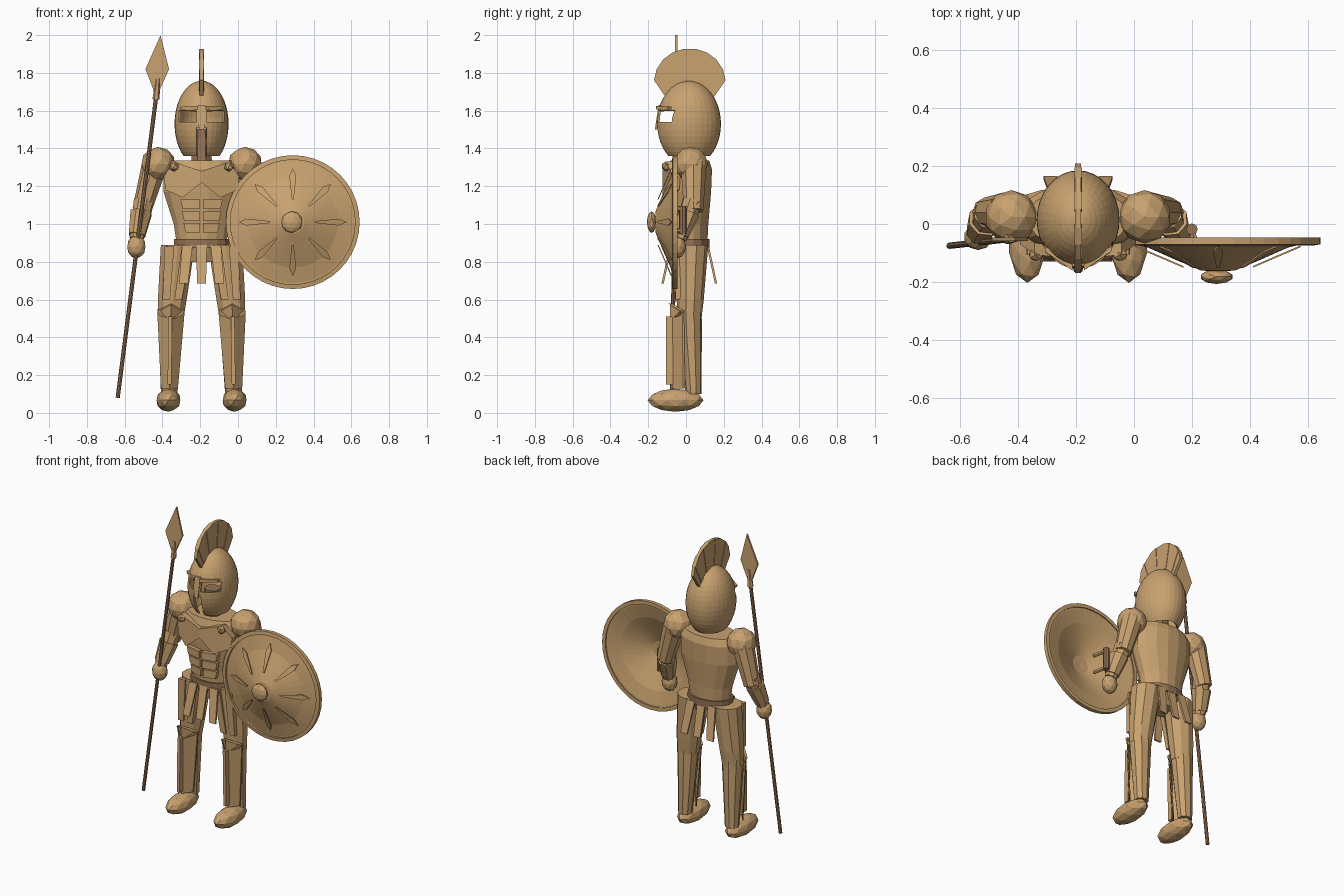
import bpy, bmesh, math
from mathutils import Vector, Matrix

if "Cube" in bpy.data.objects:
    bpy.data.objects.remove(bpy.data.objects["Cube"])

CX = -0.193  # centre line of the figure


def material(name, rgb):
    m = bpy.data.materials.new(name)
    m.use_nodes = True
    m.diffuse_color = (*rgb, 1)
    m.node_tree.nodes["Principled BSDF"].inputs["Base Color"].default_value = (*rgb, 1)
    return m


BRONZE = material("tan bronze", (0.58, 0.36, 0.16))
LEATHER = material("brown leather", (0.30, 0.17, 0.09))


def finish(name, bm, mat=BRONZE):
    bmesh.ops.recalc_face_normals(bm, faces=bm.faces[:])
    me = bpy.data.meshes.new(name)
    bm.to_mesh(me)
    bm.free()
    me.materials.append(mat)
    ob = bpy.data.objects.new(name, me)
    bpy.context.collection.objects.link(ob)
    return ob


def loft(name, rings, n=10, mat=BRONZE):
    """Stack of level rings: (x, y, z, radius x, radius y)."""
    bm = bmesh.new()
    loops = []
    for x, y, z, rx, ry in rings:
        angles = [math.tau * (i + 0.5) / n for i in range(n)]
        loops.append([bm.verts.new((x + rx * math.cos(a), y + ry * math.sin(a), z)) for a in angles])
    for a, b in zip(loops, loops[1:]):
        for i in range(n):
            j = (i + 1) % n
            bm.faces.new((a[i], a[j], b[j], b[i]))
    bm.faces.new(loops[0])
    bm.faces.new(loops[-1])
    return finish(name, bm, mat)


def prism(name, points, offset, mat=BRONZE):
    """Flat outline pushed out along an offset."""
    bm = bmesh.new()
    face = bm.faces.new([bm.verts.new(p) for p in points])
    out = bmesh.ops.extrude_face_region(bm, geom=[face])
    verts = [v for v in out["geom"] if isinstance(v, bmesh.types.BMVert)]
    bmesh.ops.translate(bm, verts=verts, vec=offset)
    # keep the starting face so the prism is closed
    if not face.is_valid or len(bm.faces) < len(points) + 2:
        base = [v for v in bm.verts if v not in verts]
        bmesh.ops.contextual_create(bm, geom=base)
    return finish(name, bm, mat)


def rod(name, a, b, r1, r2, n=8, mat=BRONZE):
    a, b = Vector(a), Vector(b)
    bm = bmesh.new()
    turn = (b - a).to_track_quat('Z', 'Y').to_matrix().to_4x4()
    bmesh.ops.create_cone(bm, cap_ends=True, segments=n, radius1=r1, radius2=r2,
                          depth=(b - a).length, matrix=Matrix.Translation((a + b) / 2) @ turn)
    return finish(name, bm, mat)


def ball(name, centre, size, detail=2):
    bm = bmesh.new()
    bmesh.ops.create_icosphere(bm, subdivisions=detail, radius=1,
                               matrix=Matrix.Translation(centre) @ Matrix.Diagonal((*size, 1)))
    return finish(name, bm)


# Helmet shell with open eyes, mouth slit and neck
bm = bmesh.new()
bmesh.ops.create_uvsphere(bm, u_segments=32, v_segments=22, radius=1,
                          matrix=Matrix.Translation((CX, 0.015, 1.53)) @ Matrix.Diagonal((0.143, 0.17, 0.228, 1)))
cuts = [((0, 0, 1), (0, 0, z)) for z in (1.36, 1.51, 1.54, 1.6)]
cuts += [((1, 0, 0), (CX + x, 0, 0)) for x in (-0.12, -0.026, 0.026, 0.12)]
for no, co in cuts:
    bmesh.ops.bisect_plane(bm, geom=bm.verts[:] + bm.edges[:] + bm.faces[:], plane_co=co, plane_no=no)


def is_open(f):
    c = f.calc_center_median()
    dx = abs(c.x - CX)
    eye = c.y < 0 and 0.026 < dx < 0.12 and 1.54 < c.z < 1.6
    slit = c.y < 0 and dx < 0.026 and c.z < 1.51
    return c.z < 1.36 or eye or slit


bmesh.ops.delete(bm, geom=[f for f in bm.faces if is_open(f)], context='FACES')
helmet = finish("helmet", bm)
shell = helmet.modifiers.new("thickness", 'SOLIDIFY')
shell.thickness = 0.012
loft("neck", [(CX, 0.01, 1.28, 0.062, 0.06), (CX, 0.01, 1.5, 0.05, 0.05)], 8, LEATHER)
prism("nose_guard", [(CX - 0.014, -0.165, 1.5), (CX + 0.014, -0.165, 1.5),
                     (CX + 0.02, -0.145, 1.63), (CX - 0.02, -0.145, 1.63)], (0, 0.012, 0))

# Crest fan made of wedge plumes
WEDGES = 9
for i in range(WEDGES):
    a, b = (math.pi * (0.02 + 0.96 * k / WEDGES) for k in (i, i + 1))
    half = 0.013 if i % 2 else 0.010
    outline = [(CX - half, 0.02 + ry * math.cos(t), zc + rz * math.sin(t))
               for t, ry, rz, zc in ((a, 0.19, 0.18, 1.75), (b, 0.19, 0.18, 1.75),
                                     (b, 0.12, 0.09, 1.655), (a, 0.12, 0.09, 1.655))]
    prism("crest_plume", outline, (2 * half, 0, 0))

# Cuirass and belt
loft("cuirass", [(CX, 0.02, 0.9, 0.135, 0.095), (CX, 0.02, 1.0, 0.15, 0.1),
                 (CX, 0.02, 1.17, 0.205, 0.115), (CX, 0.02, 1.29, 0.205, 0.12),
                 (CX, 0.02, 1.335, 0.175, 0.105)], 16)
loft("belt", [(CX, 0.02, 0.875, 0.15, 0.107), (CX, 0.02, 0.92, 0.15, 0.107)], 16, LEATHER)
loft("hips", [(CX, 0.02, 0.8, 0.09, 0.075), (CX, 0.02, 0.88, 0.14, 0.095)], 12)

# Skirt straps, front and back
for y0, y1, out in ((-0.085, -0.13, 0.012), (0.12, 0.165, -0.012)):
    for k in (-1, 0, 1):
        x0, x1 = CX + k * 0.075, CX + k * 0.095
        prism("skirt_strap", [(x0 - 0.028, y0, 0.89), (x0 + 0.028, y0, 0.89),
                              (x1 + 0.024, y1, 0.685), (x1 - 0.024, y1, 0.685)], (0, out, 0))

for s, side in ((-1, "right"), (1, "left")):
    def at(d, y, z):
        return (CX + s * d, y, z)

    # Helmet brow and cheek trim
    prism(side + "_brow", [at(0.02, -0.16, 1.605), at(0.11, -0.1, 1.605),
                           at(0.115, -0.095, 1.62), at(0.02, -0.16, 1.625)], (0, 0.02, 0))

    # Chest plates and stomach plates
    prism(side + "_chest_plate", [at(0, -0.125, 1.22), at(0.1, -0.125, 1.14), at(0.19, -0.075, 1.18),
                                  at(0.2, -0.07, 1.25), at(0.15, -0.105, 1.33), at(0, -0.125, 1.28)],
          (0, 0.04, 0))
    for row in range(3):
        z = 0.955 + 0.062 * row
        w = 0.085 + 0.008 * row
        y = -0.092 - 0.009 * row
        prism(side + "_stomach_plate", [at(0.008, y - 0.01, z), at(w, y + 0.01, z),
                                        at(w + 0.01, y + 0.01, z + 0.05), at(0.008, y - 0.01, z + 0.05)],
              (0, 0.03, 0))
    ball(side + "_chest_stud", at(0.145, -0.105, 1.305), (0.028, 0.025, 0.028), 1)

    # Shoulder, arm and hand
    ball(side + "_shoulder", at(0.23, 0.025, 1.318), (0.092, 0.092, 0.09))
    rod(side + "_upper_arm", at(0.245, 0.04, 1.32), at(0.315, 0.04, 1.07), 0.07, 0.052, 9)
    rod(side + "_forearm", at(0.305, 0.035, 1.12), at(0.345, -0.035, 0.92), 0.056, 0.038, 8)
    rod(side + "_bracer", at(0.32, 0.015, 1.06), at(0.342, -0.028, 0.94), 0.06, 0.046, 8)
    ball(side + "_hand", at(0.345, -0.045, 0.88), (0.05, 0.045, 0.062))

    # Leg
    loft(side + "_thigh", [at(0.162, 0.02, 0.5) + (0.07, 0.062), at(0.155, 0.022, 0.6) + (0.08, 0.072),
                           at(0.125, 0.028, 0.89) + (0.095, 0.09)], 10)
    loft(side + "_shin", [at(0.17, 0.04, 0.1) + (0.045, 0.042), at(0.164, 0.025, 0.4) + (0.062, 0.06),
                          at(0.162, 0.02, 0.55) + (0.072, 0.064)], 9)
    for d in (-0.045, 0.045):
        prism(side + "_thigh_guard", [at(0.125 + d - 0.025, -0.068, 0.88), at(0.125 + d + 0.025, -0.068, 0.88),
                                      at(0.155 + d * 0.7 + 0.02, -0.055, 0.6),
                                      at(0.155 + d * 0.7 - 0.02, -0.055, 0.6)], (0, 0.03, 0))

    # Greave with centre ridge and pointed knee
    for d in (-1, 1):
        prism(side + "_greave", [at(0.17, -0.075, 0.13), at(0.17 + d * 0.045, -0.015, 0.13),
                                 at(0.162 + d * 0.072, -0.02, 0.53), at(0.162, -0.085, 0.575)], (0, 0.01, 0))
    prism(side + "_greave_ridge", [at(0.16, -0.105, 0.15), at(0.18, -0.105, 0.15),
                                   at(0.175, -0.105, 0.51), at(0.155, -0.105, 0.51)], (0, 0.035, 0))
    prism(side + "_knee", [at(0.162, -0.095, 0.58), at(0.235, -0.03, 0.54), at(0.215, -0.03, 0.5),
                           at(0.162, -0.08, 0.49), at(0.11, -0.03, 0.5), at(0.09, -0.03, 0.54)], (0, 0.02, 0))
    ball(side + "_foot", at(0.175, -0.055, 0.067), (0.066, 0.148, 0.061))

# Spear
rod("spear_shaft", (-0.637, -0.075, 0.08), (-0.43, -0.052, 1.7), 0.011, 0.011, 8, LEATHER)
rod("spear_socket", (-0.434, -0.052, 1.66), (-0.424, -0.052, 1.77), 0.019, 0.012, 6)
prism("spear_head", [(-0.41, -0.058, 2.0), (-0.49, -0.058, 1.82), (-0.432, -0.058, 1.67),
                     (-0.365, -0.058, 1.82)], (0, 0.012, 0))

# Shield bowl, spun about its axis
SX, SZ = 0.29, 1.01
bm = bmesh.new()
profile = [(0.35, -0.058), (0.32, -0.062), (0.24, -0.082), (0.15, -0.122), (0.06, -0.16), (0.001, -0.165)]
verts = [bm.verts.new((SX + r, y, SZ)) for r, y in profile]
edges = [bm.edges.new(pair) for pair in zip(verts, verts[1:])]
bmesh.ops.spin(bm, geom=verts + edges, cent=(SX, 0, SZ), axis=(0, 1, 0), angle=math.tau, steps=40)
bmesh.ops.remove_doubles(bm, verts=bm.verts[:], dist=0.0005)
bowl = finish("shield_bowl", bm)
bowl.modifiers.new("thickness", 'SOLIDIFY').thickness = 0.008

# Shield rim, square in section
bm = bmesh.new()
verts = [bm.verts.new((SX + r, y, SZ)) for r, y in ((0.33, -0.046), (0.354, -0.046), (0.354, -0.07), (0.33, -0.074))]
edges = [bm.edges.new((verts[i], verts[(i + 1) % 4])) for i in range(4)]
bmesh.ops.spin(bm, geom=verts + edges, cent=(SX, 0, SZ), axis=(0, 1, 0), angle=math.tau, steps=40)
bmesh.ops.remove_doubles(bm, verts=bm.verts[:], dist=0.0005)
finish("shield_rim", bm)
ball("shield_boss", (SX - 0.005, -0.182, SZ), (0.057, 0.025, 0.057))

# Eight petals around the boss
for i in range(8):
    a = math.tau * i / 8
    along, across = Vector((math.cos(a), 0, math.sin(a))), Vector((-math.sin(a), 0, math.cos(a)))
    petal = [Vector((SX, y, SZ)) + along * r + across * w
             for r, w, y in ((0.12, 0.005, -0.151), (0.245, 0.018, -0.097), (0.285, 0, -0.08),
                             (0.245, -0.018, -0.097), (0.12, -0.005, -0.151))]
    prism("shield_petal", petal, (0, 0.006, 0))

# Shield grip
rod("shield_grip", (0.2, -0.018, 0.95), (0.2, -0.018, 1.095), 0.02, 0.02, 8, LEATHER)
for z in (0.965, 1.08):
    rod("grip_mount", (0.2, -0.018, z), (0.22, -0.11, z), 0.012, 0.012, 6)
